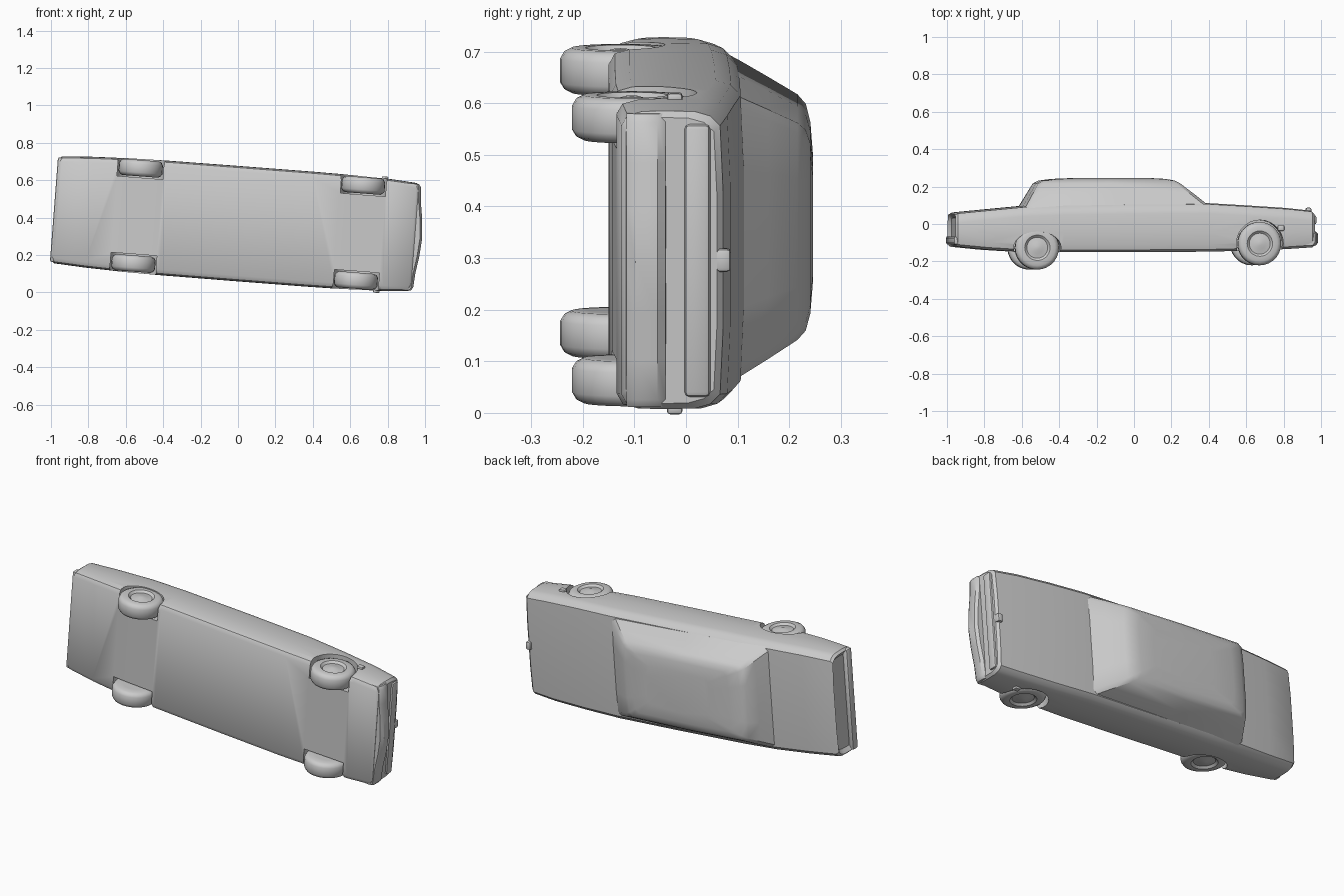
import bpy, bmesh, math
from mathutils import Matrix, Vector

if "Cube" in bpy.data.objects:
    bpy.data.objects.remove(bpy.data.objects["Cube"])

# The car is built upright (x = forward, y = across, z = up), then laid on its side
LAY = (Matrix.Translation((0, 0, 0.368)) @ Matrix.Rotation(math.radians(4.4), 4, 'Y')
       @ Matrix.Rotation(math.radians(-90), 4, 'X'))
grey = bpy.data.materials.new("plain_grey")
grey.diffuse_color = (0.6, 0.6, 0.6, 1)
grey.use_nodes = True
grey.node_tree.nodes["Principled BSDF"].inputs["Base Color"].default_value = grey.diffuse_color


def loft(name, rings):
    """Skin a list of equally long rings and cap both ends."""
    bm = bmesh.new()
    loops = [[bm.verts.new(p) for p in r] for r in rings]
    n = len(loops[0])
    for a, b in zip(loops, loops[1:]):
        for i in range(n):
            j = (i + 1) % n
            bm.faces.new((a[i], a[j], b[j], b[i]))
    caps = [bm.faces.new(loops[0]), bm.faces.new(loops[-1])]
    bmesh.ops.recalc_face_normals(bm, faces=bm.faces)
    return finish(name, bm), caps


def finish(name, bm):
    me = bpy.data.meshes.new(name)
    bm.to_mesh(me)
    bm.free()
    me.materials.append(grey)
    ob = bpy.data.objects.new(name, me)
    bpy.context.collection.objects.link(ob)
    return ob


def apply_mod(ob, kind, **settings):
    m = ob.modifiers.new(kind, kind)
    for k, v in settings.items():
        setattr(m, k, v)
    bpy.context.view_layer.objects.active = ob
    bpy.ops.object.modifier_apply(modifier=m.name)


def lathe(name, profile, centre, side, squash=1.0, seg=28):
    """Turn (across, radius) points round the across axis."""
    rings = [[(centre[0] + r * math.cos(2 * math.pi * k / seg), side * y,
               centre[1] + squash * r * math.sin(2 * math.pi * k / seg))
              for k in range(seg)] for y, r in profile]
    return loft(name, rings)[0]


def box(name, size, at, bevel):
    bm = bmesh.new()
    bmesh.ops.create_cube(bm, size=1, matrix=Matrix.Translation(at) @ Matrix.Diagonal((*size, 1)))
    ob = finish(name, bm)
    apply_mod(ob, 'BEVEL', width=bevel, segments=2)
    return ob


# Lower body: stations of (along, half width, underside, deck height)
stations = [(-0.978, 0.276, -0.112, 0.055), (-0.965, 0.287, -0.122, 0.062),
            (-0.80, 0.297, -0.138, 0.078), (-0.60, 0.304, -0.150, 0.097),
            (-0.40, 0.307, -0.150, 0.104), (0.0, 0.308, -0.150, 0.110),
            (0.38, 0.308, -0.148, 0.112), (0.60, 0.306, -0.142, 0.099),
            (0.80, 0.300, -0.134, 0.086), (0.935, 0.290, -0.125, 0.072),
            (0.948, 0.278, -0.116, 0.060)]
rings = []
for x, w, lo, hi in stations:
    half = [(0.90 * w, lo), (0.97 * w, lo + 0.012), (0.995 * w, lo + 0.04), (w, -0.045),
            (0.995 * w, hi - 0.055), (0.965 * w, hi - 0.025), (0.90 * w, hi - 0.006), (0.45 * w, hi)]
    rings.append([(x, y, z) for y, z in half] + [(x, -y, z) for y, z in reversed(half)])
body, _ = loft("lower_body", rings)

# Shallow recessed tail panel
bm = bmesh.new()
bm.from_mesh(body.data)
tail = min(bm.faces, key=lambda f: f.calc_center_median().x)
bmesh.ops.inset_region(bm, faces=[tail], thickness=0.022)
bmesh.ops.translate(bm, verts=tail.verts, vec=(0.018, 0, 0))
bm.to_mesh(body.data)
bm.free()

# Wheels set into arches; the rear arches are lower than the front ones
for label, centre, r, squash in (("front", (0.652, -0.105), 0.116, 1.0),
                                 ("rear", (-0.541, -0.127), 0.117, 0.68)):
    for side, tag in ((1, "right"), (-1, "left")):
        cutter = lathe("arch_cutter", [(0.205, r + 0.010), (0.35, r + 0.010)], centre, side, squash)
        apply_mod(body, 'BOOLEAN', object=cutter, operation='DIFFERENCE', solver='EXACT')
        bpy.data.objects.remove(cutter)
        lathe(f"{label}_{tag}_wheel",
              [(0.212, 0.06), (0.212, r - 0.022), (0.219, r - 0.008), (0.232, r), (0.278, r),
               (0.292, r - 0.008), (0.299, r - 0.022), (0.299, 0.068), (0.288, 0.056),
               (0.292, 0.03), (0.297, 0.012)], centre, side)

# Cabin: layers of (height, rear, front, half width)
layers = [(0.045, -0.635, 0.455, 0.300), (0.100, -0.602, 0.385, 0.274),
          (0.160, -0.567, 0.312, 0.242), (0.216, -0.535, 0.240, 0.211),
          (0.232, -0.505, 0.212, 0.195), (0.241, -0.44, 0.165, 0.165), (0.246, -0.32, 0.08, 0.11)]
rings = []
for z, a, b, w in layers:
    c = 0.018
    half = [(a, 0.5 * w), (a + 0.006, w - c), (a + c + 0.01, w), (0.5 * (a + b), w + 0.004),
            (b - c - 0.01, w), (b - 0.006, w - c), (b, 0.5 * w)]
    rings.append([(x, y, z) for x, y in half] + [(x, -y, z) for x, y in reversed(half)])
loft("cabin", rings)

# Front bumper, bowed forward in the middle
rings = []
for y, x in ((-0.285, 0.948), (-0.27, 0.960), (-0.19, 0.966), (-0.10, 0.980), (0, 0.988),
             (0.10, 0.980), (0.19, 0.966), (0.27, 0.960), (0.285, 0.948)):
    rings.append([(0.90, y, -0.115), (x - 0.012, y, -0.115), (x, y, -0.098),
                  (x, y, -0.055), (x - 0.012, y, -0.040), (0.90, y, -0.036)])
loft("front_bumper", rings)

# Grille lip, hood ornament, tail bumper and side lamps
box("grille_lip", (0.03, 0.53, 0.05), (0.943, 0, 0.022), 0.010)
box("hood_ornament", (0.03, 0.045, 0.03), (0.935, 0.0, 0.072), 0.008)
box("tail_bumper", (0.03, 0.56, 0.045), (-0.972, 0, -0.088), 0.010)
for s in (1, -1):
    box("side_lamp", (0.035, 0.02, 0.03), (0.765, s * 0.302, -0.022), 0.006)

# Smooth everything and lay the car down
for ob in list(bpy.context.collection.objects):
    ob.data.transform(LAY)
    ob.data.update()
    bpy.ops.object.select_all(action='DESELECT')
    ob.select_set(True)
    bpy.context.view_layer.objects.active = ob
    bpy.ops.object.shade_smooth_by_angle(angle=math.radians(35))
